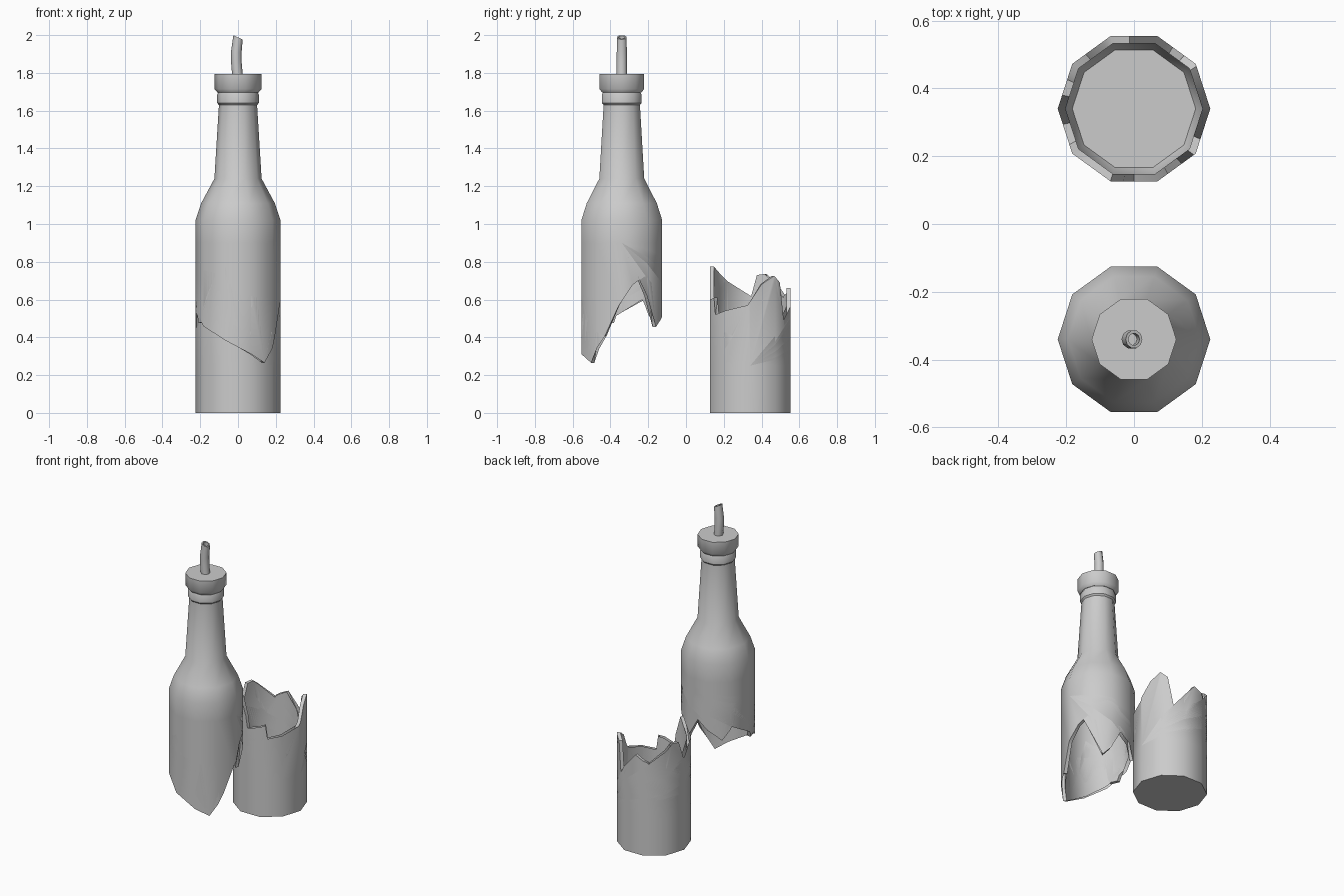
import bpy, bmesh
from math import sin, cos, pi
from mathutils import Vector

if "Cube" in bpy.data.objects:
    bpy.data.objects.remove(bpy.data.objects["Cube"])

N = 10            # sides of the bottle
R, RI = 0.225, 0.202
TOP_Y, BASE_Y = -0.34, 0.34

# fracture line, (side index around the bottle, height)
CRACK = [(0, .59), (.45, .68), (.95, .725), (1.3, .69), (1.6, .455), (1.95, .50),
         (2.6, .66), (3.2, .62), (3.65, .51), (4.2, .62), (4.35, .735), (4.7, .73),
         (5, .60), (5.35, .476), (5.8, .48), (6.15, .62), (6.6, .74), (7, .775),
         (7.28, .65), (7.5, .455), (8.27, .61), (7.95, .42), (8.63, .265),
         (8.95, .43), (9.32, .407), (9.89, .57), (10, .59)]


def on_wall(u, z, r):
    """Point on the ten-sided wall at side index u."""
    k = int(u + 1e-5)
    a, b = (Vector((r * cos(2 * pi * i / N), r * sin(2 * pi * i / N), z)) for i in (k, k + 1))
    return a.lerp(b, u - k)


def revolve(bm, profile):
    """Ten-sided surface of revolution from (radius, z) points."""
    rings = [[bm.verts.new(on_wall(i, z, r)) for i in range(N)] if r > 0
             else [bm.verts.new((0, 0, z))] * N for r, z in profile]
    for a, b in zip(rings, rings[1:]):
        for i in range(N):
            j = (i + 1) % N
            bm.faces.new(list(dict.fromkeys((a[i], a[j], b[j], b[i]))))


def broken_wall(bm, z_end):
    """Double wall between the fracture line and a level ring at z_end."""
    flat = bmesh.new()
    flat.faces.new([flat.verts.new((u, 0, z)) for u, z in CRACK + [(N, z_end), (0, z_end)]])
    bmesh.ops.triangulate(flat, faces=flat.faces[:])
    for k in range(1, N):
        bmesh.ops.bisect_plane(flat, geom=flat.verts[:] + flat.edges[:] + flat.faces[:],
                               dist=1e-5, plane_co=(k, 0, 0), plane_no=(1, 0, 0))
    outer = {v: bm.verts.new(on_wall(v.co.x, v.co.z, R)) for v in flat.verts}
    inner = {v: bm.verts.new(on_wall(v.co.x, v.co.z, RI)) for v in flat.verts}
    for f in flat.faces:
        bm.faces.new([outer[v] for v in f.verts])
        bm.faces.new([inner[v] for v in reversed(f.verts)])
    for e in flat.edges:
        a, b = e.verts
        level = abs(a.co.z - z_end) + abs(b.co.z - z_end) < 1e-4
        seam = abs(a.co.x - b.co.x) < 1e-5 and (a.co.x < 1e-4 or a.co.x > N - 1e-4)
        if e.is_boundary and not level and not seam:
            bm.faces.new((outer[a], outer[b], inner[b], inner[a]))
    flat.free()


def finish(bm, name, y):
    bmesh.ops.remove_doubles(bm, verts=bm.verts[:], dist=1e-4)
    bmesh.ops.recalc_face_normals(bm, faces=bm.faces[:])
    me = bpy.data.meshes.new(name)
    bm.to_mesh(me)
    bm.free()
    ob = bpy.data.objects.new(name, me)
    ob.location.y = y
    bpy.context.collection.objects.link(ob)
    bpy.ops.object.select_all(action='DESELECT')
    ob.select_set(True)
    bpy.context.view_layer.objects.active = ob
    bpy.ops.object.shade_smooth_by_angle(angle=0.7)


# upper half: broken wall, shoulder, neck and lip, hollow inside
bm = bmesh.new()
broken_wall(bm, 0.9)
revolve(bm, [(R, .9), (R, 1.02), (.195, 1.11), (.125, 1.24), (.101, 1.63), (.11, 1.64),
             (.11, 1.685), (.103, 1.70), (0, 1.70)])
revolve(bm, [(RI, .9), (RI, 1.01), (.173, 1.10), (.104, 1.23), (.082, 1.62), (0, 1.62)])
finish(bm, "bottle_top", TOP_Y)

# lower half: broken wall with a thick floor
bm = bmesh.new()
broken_wall(bm, 0.25)
revolve(bm, [(R, .25), (R, 0), (0, 0)])
revolve(bm, [(RI, .25), (.182, .2), (0, .2)])
finish(bm, "bottle_base", BASE_Y)

# stopper cap
bm = bmesh.new()
revolve(bm, [(0, 1.695), (.108, 1.695), (.125, 1.715), (.125, 1.795), (0, 1.795)])
finish(bm, "stopper", TOP_Y)

# bent hollow spout: (x, z, tilt, radius), up the outside then down the bore
bm = bmesh.new()
PATH = [(-.003, 1.79, -.05, .028), (-.009, 1.86, -.02, .028), (-.009, 1.91, .1, .028),
        (0, 1.988, .42, .027), (0, 1.988, .42, .018), (-.009, 1.91, .1, .018)]
rings = []
for x, z, t, r in PATH:
    rings.append([bm.verts.new((x + r * cos(a) * cos(t), r * sin(a), z - r * cos(a) * sin(t)))
                  for a in (2 * pi * i / N for i in range(N))])
for a, b in zip(rings, rings[1:]):
    for i in range(N):
        j = (i + 1) % N
        bm.faces.new((a[i], a[j], b[j], b[i]))
bm.faces.new(rings[-1])
finish(bm, "spout", TOP_Y)
